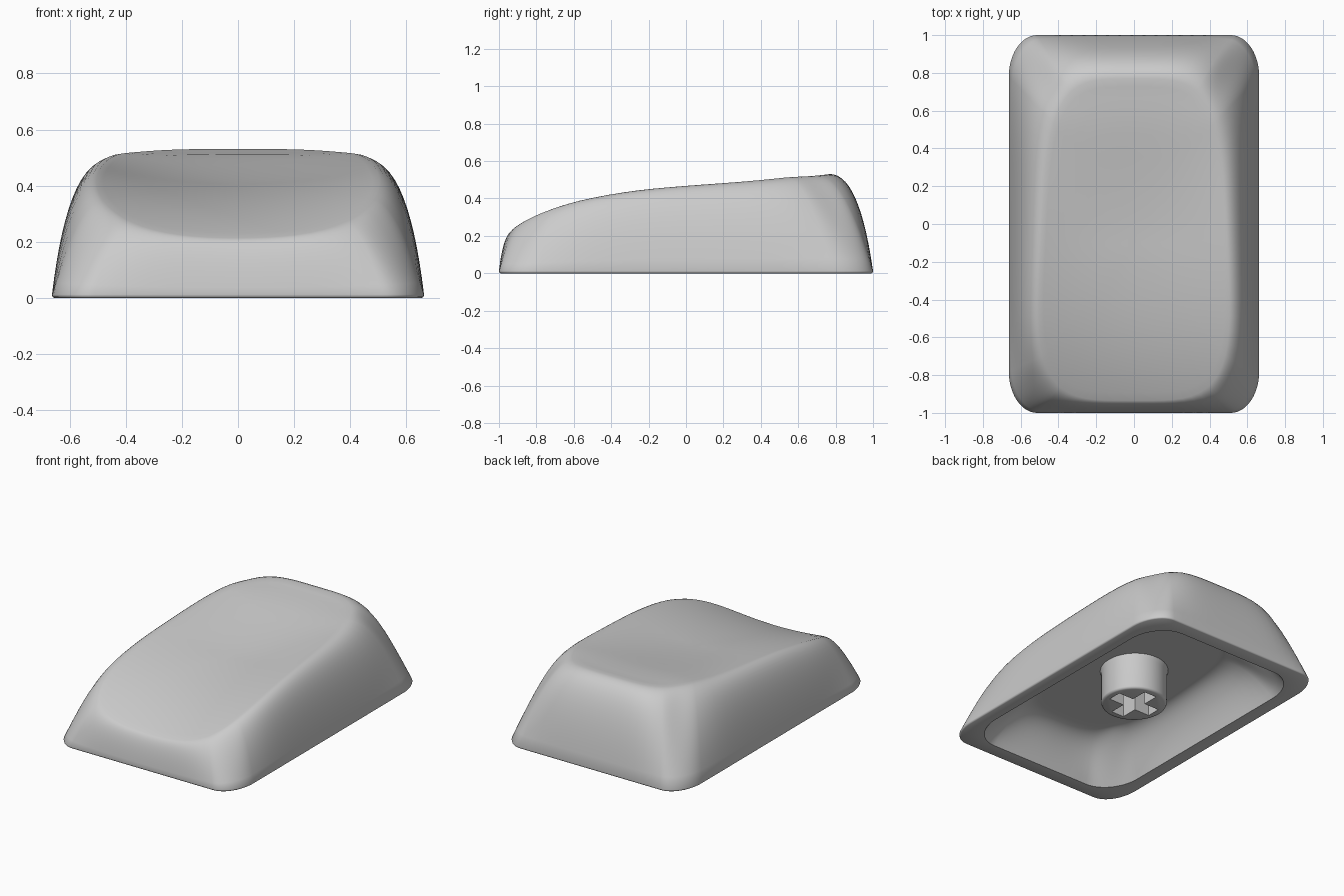
import bpy, bmesh, math
from mathutils import Vector

cube = bpy.data.objects.get("Cube")
if cube:
    bpy.data.objects.remove(cube, do_unlink=True)

grey = bpy.data.materials.new("light_grey_plastic")
grey.use_nodes = True
grey.diffuse_color = (0.6, 0.6, 0.6, 1)
grey.node_tree.nodes["Principled BSDF"].inputs["Base Color"].default_value = (0.6, 0.6, 0.6, 1)


def make_object(name, bm):
    bmesh.ops.recalc_face_normals(bm, faces=bm.faces)
    mesh = bpy.data.meshes.new(name)
    bm.to_mesh(mesh)
    bm.free()
    mesh.materials.append(grey)
    obj = bpy.data.objects.new(name, mesh)
    bpy.context.collection.objects.link(obj)
    return obj


def smooth(obj):
    bpy.ops.object.select_all(action='DESELECT')
    obj.select_set(True)
    bpy.context.view_layer.objects.active = obj
    bpy.ops.object.shade_smooth_by_angle(angle=math.radians(45))


def smoothstep(a, b, v):
    t = max(0, min(1, (v - a) / (b - a)))
    return t * t * (3 - 2 * t)


def dish_height(x, y):
    """Sloping top surface with a scoop that fades out towards the back."""
    rim = 0.47 + 0.085 * y - 0.051 * y**2 + 0.095 * y**3
    rim -= 0.018 * smoothstep(0.5, 0.78, y)
    fade = 1 - smoothstep(-0.1, 0.76, y)
    return rim - 0.055 * fade * max(0, 1 - (x / 0.5)**2)


def ceiling_height(x, y):
    return 0.27 + 0.04 * y


def outline(hx, hy, rx, ry, z=0):
    """Rounded rectangle with a fixed point count, so outlines can be lofted."""
    arcs = []
    for i, (sx, sy) in enumerate([(1, 1), (-1, 1), (-1, -1), (1, -1)]):
        cx, cy = sx * (hx - rx), sy * (hy - ry)
        arcs.append([(cx + rx * math.cos(a), cy + ry * math.sin(a))
                     for a in [(i + k / 12) * math.pi / 2 for k in range(13)]])
    pts = []
    for i, arc in enumerate(arcs):
        (ax, ay), (bx, by) = arc[-1], arcs[(i + 1) % 4][0]
        pts += arc + [(ax + (bx - ax) * k / 16, ay + (by - ay) * k / 16) for k in range(1, 16)]
    return [Vector((x, y, z)) for x, y in pts]


def extent(base):
    return max(p.x for p in base), max(p.y for p in base)


def soft_rim(base, hx, front, back, taper, power):
    """Superellipse whose points lie in the same directions as those of a base outline."""
    ex, ey = extent(base)
    rim = []
    for p in base:
        u, v = p.x / ex, p.y / ey
        m = (abs(u)**power + abs(v)**power)**(1 / power)
        y = (front + back) / 2 + (back - front) / 2 * v / m
        rim.append(Vector((hx * u / m * (1 - taper * y), y, 0)))
    return rim


def wall(base, rim, height, bulge, steps=14):
    """Curved wall rings up to a rim on a height surface, straighter at the corners."""
    ex, ey = extent(base)
    rings = []
    for s in range(steps + 1):
        t = s / steps
        ring = []
        for b, r in zip(base, rim):
            u, v = abs(b.x / ex)**6, abs(b.y / ey)**6
            corner = 4 * u * v / (u + v)**2
            c = r.lerp(b, bulge - 0.33 * corner)
            top = height(r.x, r.y)
            c.z = top + min(0, height(c.x, c.y) - top)
            end = Vector((r.x, r.y, top))
            ring.append(b * (1 - t)**2 + c * 2 * t * (1 - t) + end * t * t)
        rings.append(ring)
    return rings


def cap(rim, height, centre):
    """Rings shrinking from a rim to a centre on a height surface."""
    rings = []
    for s in (0.95, 0.88, 0.78, 0.66, 0.52, 0.37, 0.2, 0.07):
        ring = []
        for p in rim:
            x, y = p.x * s, centre + (p.y - centre) * s
            ring.append(Vector((x, y, height(x, y))))
        rings.append(ring)
    return rings


# Hollow shell: ceiling, inner wall, bottom lip, outer wall and scooped top in one loft
outer_base = outline(0.663, 1, 0.15, 0.22, z=0.012)
outer_rim = soft_rim(outer_base, 0.487, -0.935, 0.77, 0.1, 4)
inner_base = outline(0.57, 0.9, 0.2, 0.25)
inner_rim = soft_rim(inner_base, 0.37, -0.68, 0.62, 0.06, 3.2)
inside = wall(inner_base, inner_rim, ceiling_height, 0.62)
inside += cap(inner_rim, ceiling_height, -0.05)
outside = [outline(0.655, 0.992, 0.142, 0.212), outline(0.661, 0.998, 0.148, 0.218, z=0.004)]
outside += wall(outer_base, outer_rim, dish_height, 0.68)
outside += cap(outer_rim, dish_height, -0.1)

bm = bmesh.new()
rows = [[bm.verts.new(p) for p in ring] for ring in inside[::-1] + outside]
for a, b in zip(rows, rows[1:]):
    for i in range(len(a)):
        j = (i + 1) % len(a)
        bm.faces.new((a[i], a[j], b[j], b[i]))
bm.faces.new(rows[0])
bm.faces.new(rows[-1])
smooth(make_object("keycap_shell", bm))

# Round stem, turned from a profile, flaring slightly where it meets the ceiling
bm = bmesh.new()
sides = 48
profile = [(0.188, 0.033), (0.198, 0.037), (0.203, 0.047), (0.203, 0.25), (0.21, 0.268), (0.21, 0.3)]
rows = [[bm.verts.new((r * math.cos(k * math.tau / sides), r * math.sin(k * math.tau / sides), z))
         for k in range(sides)] for r, z in profile]
for a, b in zip(rows, rows[1:]):
    for i in range(sides):
        j = (i + 1) % sides
        bm.faces.new((a[i], a[j], b[j], b[i]))
bm.faces.new(rows[0])
bm.faces.new(rows[-1])
stem = make_object("stem", bm)

# Cross-shaped socket cut up into the stem
bm = bmesh.new()
w, l = 0.046, 0.157
quarter = [(l, -w), (l, w), (w, w)]
cross = []
for turn in range(4):
    for x, y in quarter:
        for _ in range(turn):
            x, y = -y, x
        cross.append(bm.verts.new((x, y, -0.1)))
face = bm.faces.new(cross)
top = bmesh.ops.extrude_face_region(bm, geom=[face])["geom"]
bmesh.ops.translate(bm, vec=(0, 0, 0.36), verts=[v for v in top if isinstance(v, bmesh.types.BMVert)])
cutter = make_object("socket_cutter", bm)
cutter.hide_render = True

cut = stem.modifiers.new("cross_socket", 'BOOLEAN')
cut.operation = 'DIFFERENCE'
cut.solver = 'EXACT'
cut.object = cutter
smooth(stem)
bpy.ops.object.modifier_apply(modifier=cut.name)
bpy.data.objects.remove(cutter, do_unlink=True)
smooth(stem)
